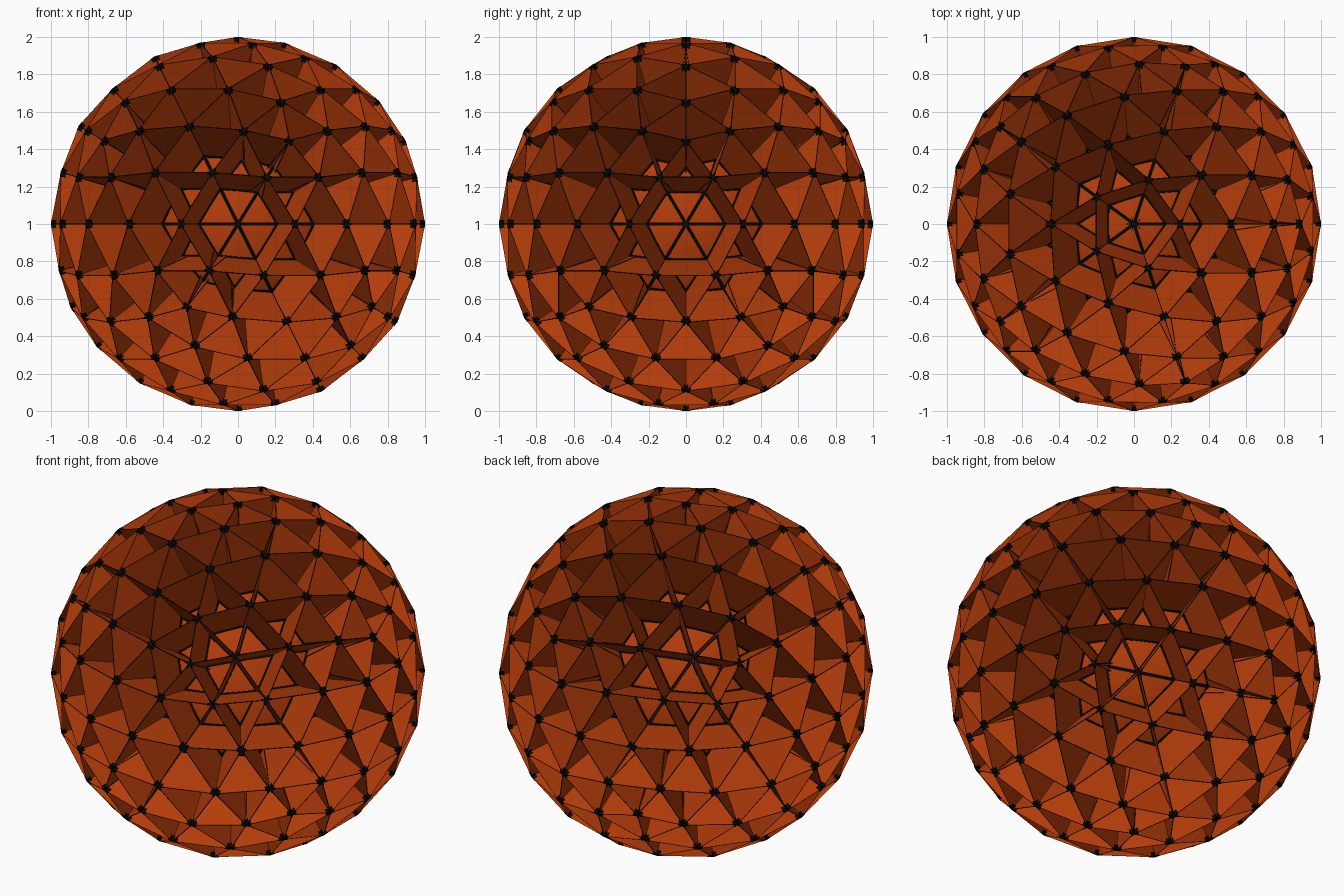
import bpy, bmesh
from mathutils import Matrix, Vector

if "Cube" in bpy.data.objects:
    bpy.data.objects.remove(bpy.data.objects["Cube"])

CENTRE = Vector((0, 0, 1))
PLANK_DEPTH = 0.31
PLANK_THICK = 0.004
CORE_RADIUS = 0.69


def material(name, colour):
    m = bpy.data.materials.new(name)
    m.diffuse_color = (*colour, 1)
    m.use_nodes = True
    m.node_tree.nodes["Principled BSDF"].inputs["Base Color"].default_value = m.diffuse_color
    return m


rust = material("rust_orange", (0.45, 0.045, 0.003))
black = material("black", (0.003, 0.003, 0.003))


def add_object(name, bm, mats, smooth=False):
    mesh = bpy.data.meshes.new(name)
    for f in bm.faces:
        f.smooth = smooth
    bm.to_mesh(mesh)
    bm.free()
    for m in mats:
        mesh.materials.append(m)
    obj = bpy.data.objects.new(name, mesh)
    obj.location = CENTRE
    bpy.context.collection.objects.link(obj)
    return obj


def add_box(bm, frame, pos, size):
    made = bmesh.ops.create_cube(bm, size=1.0, matrix=Matrix.Translation(pos)
                                 @ frame @ Matrix.Diagonal((*size, 1)))
    return {f for v in made["verts"] for f in v.link_faces}


# Geodesic guide: every edge becomes one thin plank standing radially
guide = bmesh.new()
bmesh.ops.create_icosphere(guide, subdivisions=3, radius=1.0)

planks, joints, seams = bmesh.new(), bmesh.new(), bmesh.new()
for e in guide.edges:
    a, b = e.verts[0].co, e.verts[1].co
    mid = (a + b) / 2
    length = (b - a).length
    along = (b - a).normalized()
    out = mid.normalized()
    side = out.cross(along)
    frame = Matrix((along, side, out)).transposed().to_4x4()

    # Orange plank with black narrow rims
    faces = add_box(planks, frame, mid - out * (PLANK_DEPTH / 2),
                    (length, PLANK_THICK, PLANK_DEPTH))
    for f in faces:
        f.normal_update()
        f.material_index = 0 if abs(f.normal.dot(side)) > 0.5 else 1

    # Black joint tips at both ends, forming a star at every corner
    for s in (-1, 1):
        pos = mid + along * s * (length / 2 - 0.014) - out * 0.012
        add_box(joints, frame, pos, (0.028, 0.009, 0.026))

    # Black seam where the plank meets the ball
    add_box(seams, frame, out * 0.687, (length * 0.7, 0.018, 0.016))
guide.free()
add_object("geodesic_planks", planks, (rust, black))
add_object("corner_joints", joints, (black,))
add_object("base_seams", seams, (black,))

# Smooth inner ball closing the bottom of every triangular cell
core = bmesh.new()
bmesh.ops.create_uvsphere(core, u_segments=64, v_segments=32, radius=CORE_RADIUS)
add_object("inner_ball", core, (rust,), smooth=True)
